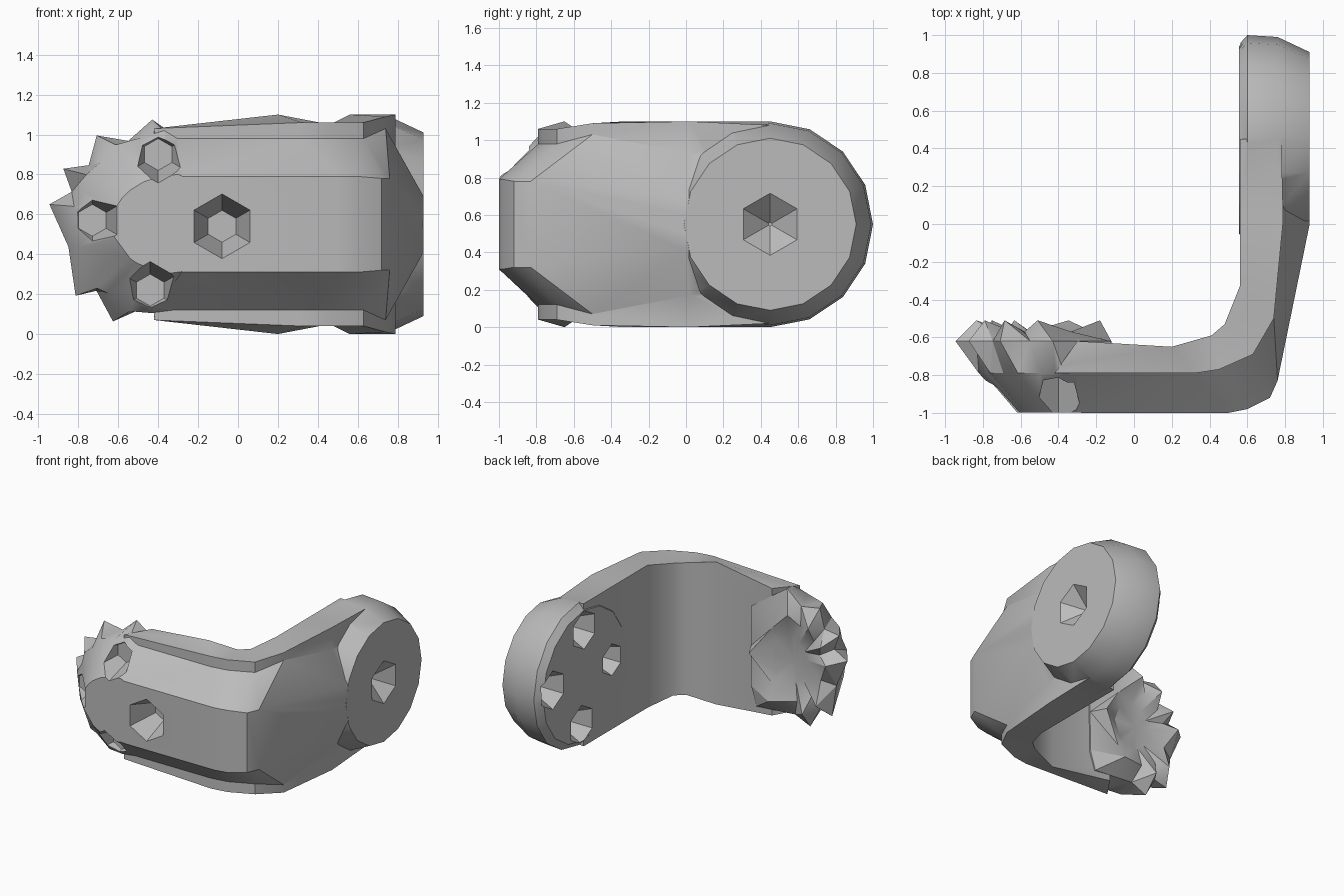
import bpy, bmesh, math
from mathutils import Vector

old = bpy.data.objects.get("Cube")
if old:
    bpy.data.objects.remove(old, do_unlink=True)

grey = bpy.data.materials.new("plain grey")
grey.use_nodes = True
colour = (0.5, 0.5, 0.5, 1)
grey.diffuse_color = colour
grey.node_tree.nodes["Principled BSDF"].inputs["Base Color"].default_value = colour


def add_object(name, bm):
    bmesh.ops.triangulate(bm, faces=bm.faces[:])
    bmesh.ops.recalc_face_normals(bm, faces=bm.faces[:])
    if bm.calc_volume(signed=True) < 0:
        bmesh.ops.reverse_faces(bm, faces=bm.faces[:])
    mesh = bpy.data.meshes.new(name)
    bm.to_mesh(mesh)
    bm.free()
    mesh.materials.append(grey)
    ob = bpy.data.objects.new(name, mesh)
    bpy.context.collection.objects.link(ob)
    return ob


def loft(name, rings):
    """Skin a list of equal-sized rings and cap both ends."""
    bm = bmesh.new()
    loops = [[bm.verts.new(p) for p in ring] for ring in rings]
    n = len(loops[0])
    for a, b in zip(loops, loops[1:]):
        for i in range(n):
            j = (i + 1) % n
            bm.faces.new((a[i], a[j], b[j], b[i]))
    for ring in (loops[0], loops[-1]):
        centre = bm.verts.new(sum((v.co for v in ring), Vector()) / n)
        for i in range(n):
            bm.faces.new((ring[i], ring[(i + 1) % n], centre))
    return add_object(name, bm)


def pit(centre, direction, r1, r2, depth, sides=6):
    """Tapered cutter that starts just outside the surface."""
    d = Vector(direction).normalized()
    bm = bmesh.new()
    bmesh.ops.create_cone(bm, cap_ends=True, segments=sides, radius1=r1, radius2=r2, depth=depth)
    mat = d.to_track_quat('Z', 'Y').to_matrix().to_4x4()
    mat.translation = Vector(centre) + d * (depth / 2 - 0.02)
    bm.transform(mat)
    ob = add_object("pit_cutter", bm)
    ob.hide_render = True
    return ob


def extent(mesh):
    axes = list(zip(*(v.co for v in mesh.vertices)))
    return [max(a) - min(a) for a in axes] or [0, 0, 0]


def combine(target, other, operation):
    """Boolean with the first solver that gives a sound result."""
    mod = target.modifiers.new("boolean", 'BOOLEAN')
    mod.operation, mod.object = operation, other
    before = target.data
    joined = False
    for solver in ('MANIFOLD', 'EXACT', 'FLOAT'):
        mod.solver = solver
        graph = bpy.context.evaluated_depsgraph_get()
        result = bpy.data.meshes.new_from_object(target.evaluated_get(graph))
        changed = len(result.polygons) != len(before.polygons)
        whole = all(a > b - 0.15 for a, b in zip(extent(result), extent(before)))
        if changed and whole:
            joined = True
            target.data = result
            break
    target.modifiers.remove(mod)
    if joined or operation == 'DIFFERENCE':
        bpy.data.objects.remove(other, do_unlink=True)


# Bent arm: outer, chamfer and inner plan points, then the upper heights
# of the outer face, chamfer, front top edge and back top edge
stations = [
    ((-.28, -1), (-.42, -.79), (-.3, -.62), (.79, .98, 1.03, 1.04)),
    ((.5, -1), (.32, -.79), (.2, -.65), (.79, .98, 1.06, 1.1)),
    ((.6, -.98), (.45, -.77), (.41, -.59), (.79, .98, 1.06, 1.06)),
    ((.72, -.92), (.63, -.69), (.48, -.53), (.78, .98, 1.06, 1.06)),
    ((.76, -.83), (.74, -.5), (.56, -.33), (.78, 1.03, 1.09, 1.1)),
    ((.93, 0), (.79, .02), (.56, .05), (.69, .93, 1.1, 1.1)),
    ((.9, .45), (.78, .45), (.56, .45), (.69, .97, 1.08, 1.1)),
]
rings = []
for outer, mid, inner, heights in stations:
    half = list(zip((outer, mid, mid, inner), heights))
    upper = [(*p, z) for p, z in half]
    lower = [(*p, 1.1 - z) for p, z in reversed(half)]
    rings.append(upper + lower)
bracket = loft("bent_bracket", rings)

# Round end of the side arm
rings = []
for x, r in ((.555, .5), (.6, .55), (.76, .54), (.93, .46)):
    rings.append([(x, .45 + r * math.cos(a), .55 + r * math.sin(a))
                  for a in (math.tau * i / 16 for i in range(16))])
combine(bracket, loft("side_disc", rings), 'UNION')

# Lumpy round end of the front arm: tooth tips and gaps alternate in angle,
# rings give y, centre x, width, height, tooth size and how far gaps sink
angles = (169, 158, 148, 137, 122, 106, 90, 45, 0, -45, -60, -99, -112, -130, -137, -165)
rings = []
for y, cx, rx, rz, tooth, sink in ((-.997, -.3, .33, .25, 0, 0), (-.79, -.37, .45, .46, .01, 0),
                                   (-.62, -.43, .48, .48, .045, 0),
                                   (-.51, -.51, .29, .34, .04, .06),
                                   (-.59, -.47, .15, .17, 0, 0)):
    ring = []
    for i, degrees in enumerate(angles):
        a = math.radians(degrees)
        t = tooth * (-1) ** i
        x = min(cx + (rx + t) * math.cos(a), -.12)
        ring.append((x, y - sink * (i % 2), .55 + (rz + t) * math.sin(a)))
    rings.append(ring)
combine(bracket, loft("front_disc", rings), 'UNION')

# Bolt pits on both ends
cutters = [pit((.93, .45, .55), (-1, 0, 0), .19, .01, .15)]
for y, z, r in ((.11, .54, .13), (.45, .9, .16), (.83, .58, .16), (.48, .18, .16)):
    cutters.append(pit((.555, y, z), (1, 0, 0), r, .07, .17))
for x, z, r in ((-.08, .54, .17), (-.4, .9, .15), (-.73, .57, .15), (-.44, .22, .15)):
    cutters.append(pit((x, -1, z), (0, 1, 0), r, .08, .23))
for cutter in cutters:
    combine(bracket, cutter, 'DIFFERENCE')

# One colour, with crisp facets
bracket.data.materials.clear()
bracket.data.materials.append(grey)
bpy.ops.object.select_all(action='DESELECT')
bracket.select_set(True)
bpy.context.view_layer.objects.active = bracket
bpy.ops.object.shade_smooth_by_angle(angle=math.radians(30))
